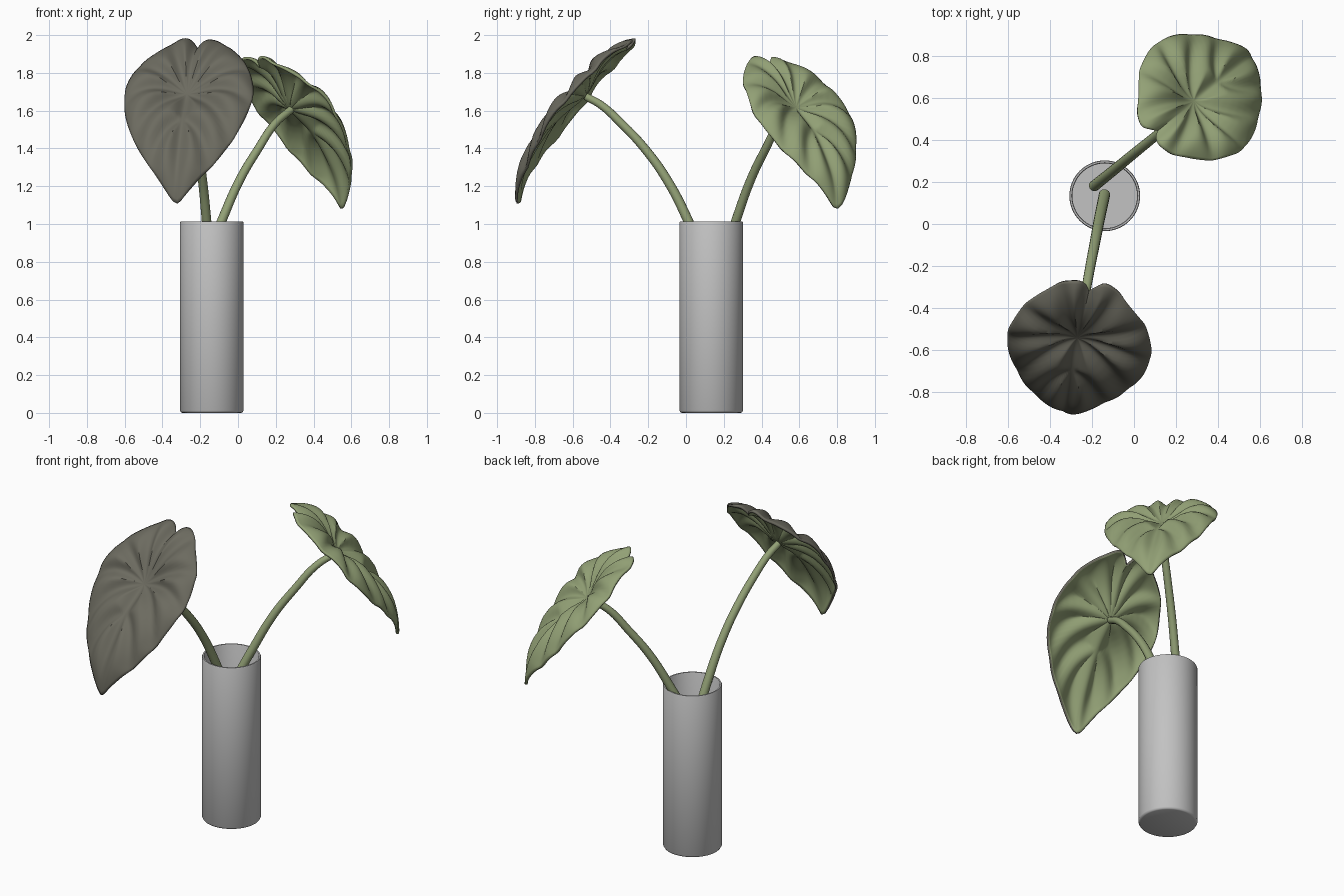
import bpy, math
from mathutils import Vector

if "Cube" in bpy.data.objects:
    bpy.data.objects.remove(bpy.data.objects["Cube"])


def material(name, rgb):
    m = bpy.data.materials.new(name)
    m.diffuse_color = (*rgb, 1)
    m.use_nodes = True
    m.node_tree.nodes["Principled BSDF"].inputs["Base Color"].default_value = m.diffuse_color
    return m


GREEN = material("leaf green", (0.29, 0.355, 0.18))
DARK = material("dark leaf face", (0.15, 0.146, 0.116))
GREY = material("vase grey", (0.54, 0.54, 0.54))


def add_mesh(name, verts, faces, mats):
    me = bpy.data.meshes.new(name)
    me.from_pydata(verts, [], faces)
    for m in mats:
        me.materials.append(m)
    ob = bpy.data.objects.new(name, me)
    bpy.context.collection.objects.link(ob)
    bpy.ops.object.select_all(action='DESELECT')
    bpy.context.view_layer.objects.active = ob
    ob.select_set(True)
    bpy.ops.object.shade_smooth_by_angle(angle=math.radians(45))
    return ob


# Vase: hollow lathed cylinder
def vase(center, profile, n=64):
    verts = [(center[0] + r * math.cos(2 * math.pi * k / n),
              center[1] + r * math.sin(2 * math.pi * k / n), z)
             for r, z in profile for k in range(n)]
    rows = len(profile)
    faces = [(i * n + k, i * n + (k + 1) % n, (i + 1) * n + (k + 1) % n, (i + 1) * n + k)
             for i in range(rows - 1) for k in range(n)]
    faces.append(tuple(reversed(range(n))))
    faces.append(tuple(range((rows - 1) * n, rows * n)))
    add_mesh("vase", verts, faces, [GREY])


vase((-0.139, 0.134), [(0.156, 0), (0.163, 0.003), (0.168, 0.012), (0.168, 1.008), (0.165, 1.014),
                       (0.157, 1.014), (0.154, 1.008), (0.154, 0.02)])


# Stems: tapered round tubes that rise out of the vase
def stem(name, pts, r0, r1):
    cu = bpy.data.curves.new(name, 'CURVE')
    cu.dimensions = '3D'
    cu.bevel_depth = 1.0
    cu.bevel_resolution = 5
    cu.resolution_u = 10
    cu.use_fill_caps = True
    sp = cu.splines.new('BEZIER')
    sp.bezier_points.add(len(pts) - 1)
    for i, (bp, p) in enumerate(zip(sp.bezier_points, pts)):
        bp.co = p
        bp.handle_left_type = bp.handle_right_type = 'AUTO'
        bp.radius = r0 + (r1 - r0) * i / (len(pts) - 1)
    cu.materials.append(GREEN)
    ob = bpy.data.objects.new(name, cu)
    bpy.context.collection.objects.link(ob)


stem("front_stem", [(-0.14, 0.14, 0.70), (-0.167, 0.01, 1.02), (-0.187, -0.095, 1.225),
                    (-0.21, -0.215, 1.395), (-0.235, -0.35, 1.54), (-0.255, -0.45, 1.63),
                    (-0.27, -0.53, 1.675)], 0.027, 0.020)
stem("back_stem", [(-0.19, 0.18, 0.76), (-0.085, 0.265, 1.02), (0.01, 0.343, 1.235),
                   (0.105, 0.42, 1.395), (0.195, 0.494, 1.53), (0.28, 0.575, 1.605)], 0.026, 0.020)

# Leaf outline (one half, tip to notch) and veins, as (across, along) around the stem joint
OUTLINE = [(0, .675), (.035, .65), (.115, .545), (.225, .39), (.312, .2), (.342, .04), (.33, -.07),
           (.28, -.2), (.19, -.31), (.11, -.38), (.06, -.395), (.025, -.37), (0, -.33)]
VEINS = [[(0, 0), (0, .3), (0, .67)], [(0, 0), (0, -.15), (0, -.34)],
         [(0, 0), (.19, .08), (.25, .30)], [(0, 0), (.2, -.06), (.32, .05)],
         [(0, 0), (.16, -.15), (.28, -.17)], [(0, 0), (.07, -.2), (.13, -.34)],
         [(0, .2), (.11, .25), (.15, .46)]]


def catmull(pts, steps):
    p = [Vector(q) for q in pts]
    p = [2 * p[0] - p[1]] + p + [2 * p[-1] - p[-2]]
    out = []
    for i in range(1, len(p) - 2):
        a, b, c, d = p[i - 1:i + 3]
        for k in range(steps):
            t = k / steps
            out.append(0.5 * (2 * b + (c - a) * t + (2 * a - 5 * b + 4 * c - d) * t * t
                              + (3 * b - a - 3 * c + d) * t ** 3))
    return out + [p[-2]]


def bezier(a, b, c, n=8):
    return [((1 - t) ** 2 * a[0] + 2 * t * (1 - t) * b[0] + t * t * c[0],
             (1 - t) ** 2 * a[1] + 2 * t * (1 - t) * b[1] + t * t * c[1])
            for t in (k / n for k in range(n + 1))]


SEGMENTS = [seg for v in VEINS for line in [bezier(*v)] for seg in zip(line, line[1:])]


def vein_distance(x, y):
    best = 9.0
    for (ax, ay), (bx, by) in SEGMENTS:
        dx, dy = bx - ax, by - ay
        t = max(0, min(1, ((x - ax) * dx + (y - ay) * dy) / (dx * dx + dy * dy)))
        best = min(best, (x - ax - t * dx) ** 2 + (y - ay - t * dy) ** 2)
    return math.sqrt(best)


# Leaf: domed, puffed and veined blade with a dipped joint and a drooping tip
def leaf(name, joint, along, side, scale, lean, mats, rings=36):
    d = Vector(along).normalized()
    s = Vector(side)
    s = (s - d * s.dot(d)).normalized()
    n = s.cross(-d)
    half = catmull(OUTLINE, 6)
    loop = half + [Vector((-p.x, p.y)) for p in half[-2:0:-1]]
    m = len(loop)

    def place(p, f, wave):
        x, y = p.x * f, p.y * f
        q = vein_distance(abs(x), y)
        puff = 0.04 * (1 - math.exp(-(q / 0.045) ** 2)) * (1 - 0.75 * f ** 6)
        dome = 0.045 * (1 - math.exp(-(x * x + y * y) / 0.0225)) - 0.035 * f ** 6
        bend = 0.06 * y - (0.16 if y > 0 else 0.27) * y * y - 0.6 * max(0, y - 0.45) ** 2
        h = puff + dome + bend + 0.006 * wave * f ** 3
        return Vector(joint) + scale * (s * (x + lean * f) + d * y + n * h)

    verts = [place(Vector((0, 0)), 0, 0)]
    for i in range(1, rings + 1):
        for j, p in enumerate(loop):
            verts.append(place(p, i / rings, math.sin(7 * 2 * math.pi * j / m)))
    faces = [(0, 1 + j, 1 + (j + 1) % m) for j in range(m)]
    for i in range(rings - 1):
        a, b = 1 + i * m, 1 + (i + 1) * m
        faces += [(a + j, b + j, b + (j + 1) % m, a + (j + 1) % m) for j in range(m)]
    ob = add_mesh(name, verts, faces, mats)
    sol = ob.modifiers.new("thickness", 'SOLIDIFY')
    sol.thickness = 0.014
    sol.offset = -0.5
    sol.material_offset = len(mats) - 1
    return ob


leaf("front_leaf", (-0.27, -0.54, 1.685), (-0.12, -0.635, -0.88), (0.685, -0.08, 0.04),
     1.0, 0.015, [DARK, GREEN])
leaf("back_leaf", (0.283, 0.583, 1.615), (0.475, 0.39, -0.80), (-0.63, 0.77, 0),
     0.94, 0.0, [GREEN])
